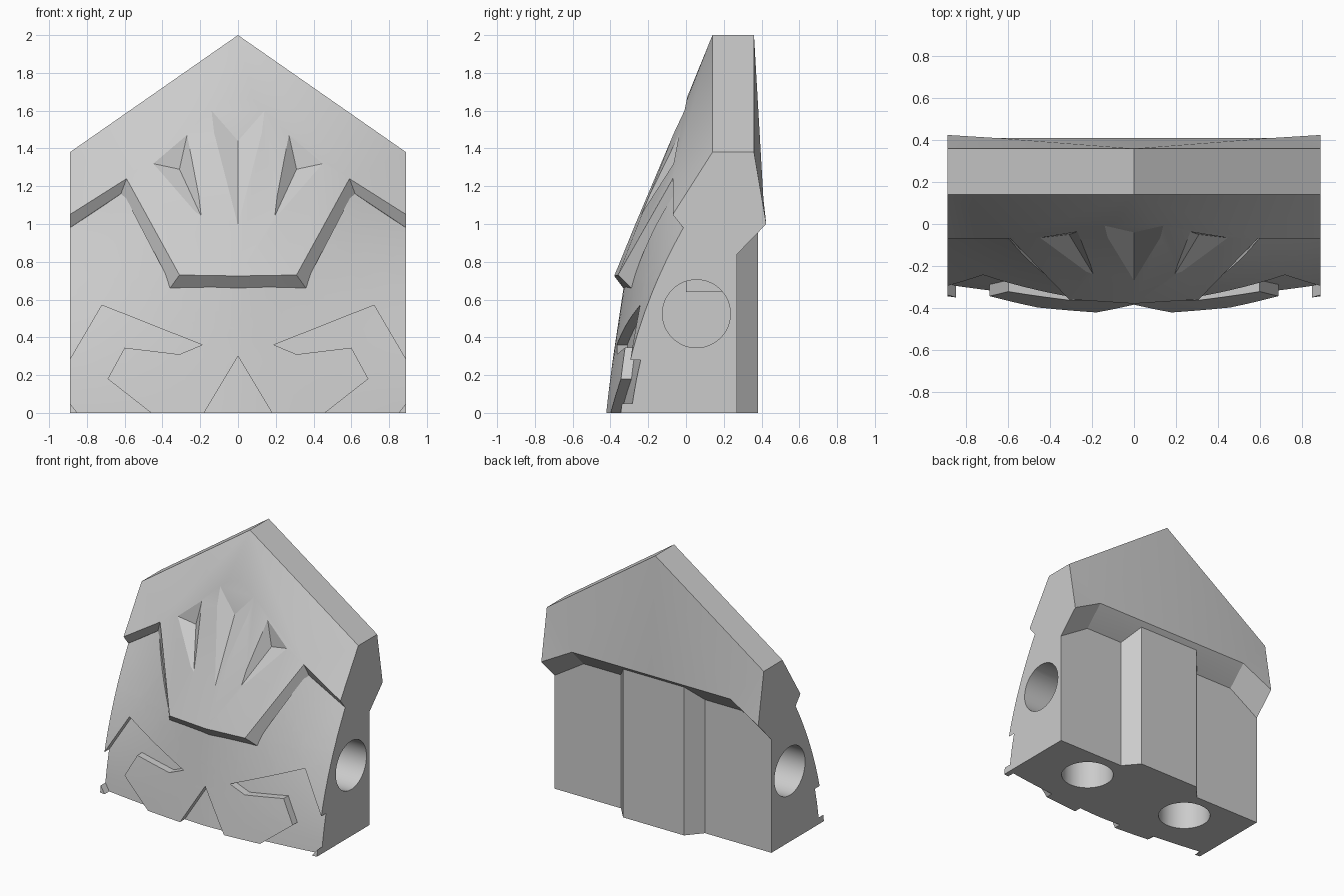
import bpy, bmesh, math
from mathutils import Vector

cube = bpy.data.objects.get("Cube")
if cube:
    bpy.data.objects.remove(cube, do_unlink=True)

grey = bpy.data.materials.new("plain_grey")
grey.use_nodes = True
grey.diffuse_color = (0.6, 0.6, 0.6, 1)
grey.node_tree.nodes["Principled BSDF"].inputs["Base Color"].default_value = (0.6, 0.6, 0.6, 1)

W = 0.89        # half width
DEPTH = 0.055   # depth of the engraved pattern


def finish(bm, name):
    bmesh.ops.remove_doubles(bm, verts=bm.verts, dist=0.0005)
    bmesh.ops.recalc_face_normals(bm, faces=bm.faces)
    mesh = bpy.data.meshes.new(name)
    bm.to_mesh(mesh)
    bm.free()
    obj = bpy.data.objects.new(name, mesh)
    bpy.context.collection.objects.link(obj)
    mesh.materials.append(grey)
    return obj


def select(obj):
    bpy.ops.object.select_all(action="DESELECT")
    obj.select_set(True)
    bpy.context.view_layer.objects.active = obj


def carve(obj, cutters):
    for cutter in cutters:
        cutter.hide_render = True
        mod = obj.modifiers.new("carve", "BOOLEAN")
        mod.operation, mod.solver, mod.object = "DIFFERENCE", "EXACT", cutter
        select(obj)
        bpy.ops.object.modifier_apply(modifier=mod.name)
        bpy.data.objects.remove(cutter, do_unlink=True)


def prism(name, outline, z0, z1):
    bm = bmesh.new()
    face = bm.faces.new([bm.verts.new((x, y, z0)) for x, y in outline])
    top = bmesh.ops.extrude_face_region(bm, geom=[face])["geom"]
    for v in top:
        if isinstance(v, bmesh.types.BMVert):
            v.co.z = z1
    return finish(bm, name)


def front(x, z):
    """Depth of the curved lower front."""
    middle = -0.43 + 0.15 * z
    side = -0.345 + 0.117 * z + 0.225 * z * z
    return middle + (side - middle) * (abs(x) / W) ** 1.5


def inside(x, z, poly):
    hit = False
    for (x1, z1), (x2, z2) in zip(poly, poly[1:] + poly[:1]):
        if (z1 > z) != (z2 > z) and x < x1 + (z - z1) * (x2 - x1) / (z2 - z1):
            hit = not hit
    return hit


def curved_slab(name, removed, front_offset, back):
    """Grid cut along the outlines, cleared inside them, bent and thickened."""
    bm = bmesh.new()
    bmesh.ops.create_grid(bm, x_segments=24, y_segments=14, size=1)
    for v in bm.verts:
        v.co = Vector((v.co.x * W, 0, (v.co.y + 1) * 0.625))
    for poly in removed:
        for (x1, z1), (x2, z2) in zip(poly, poly[1:] + poly[:1]):
            for s in (1, -1):
                bmesh.ops.bisect_plane(
                    bm, geom=bm.verts[:] + bm.edges[:] + bm.faces[:], dist=1e-5,
                    plane_co=(s * x1, 0, z1), plane_no=(z2 - z1, 0, -s * (x2 - x1)))
    gone = []
    for f in bm.faces:
        c = f.calc_center_median()
        if any(inside(abs(c.x), c.z, p) for p in removed):
            gone.append(f)
    bmesh.ops.delete(bm, geom=gone, context="FACES")
    old = bm.verts[:]
    new = bmesh.ops.extrude_face_region(bm, geom=bm.faces[:])["geom"]
    for v in new:
        if isinstance(v, bmesh.types.BMVert):
            v.co.y = back(v.co.x, v.co.z)
    for v in old:
        v.co.y = front(v.co.x, v.co.z) + front_offset
    return finish(bm, name)


# Outlines on the front, right half (mirrored when cut)
above_brow = [(0, 0.69), (0.36, 0.69), (0.62, 1.19), (W, 1.01), (W, 1.4), (0, 1.4)]
side_mark = [(W, 0.28), (0.72, 0.57), (0.19, 0.36), (0.31, 0.31), (0.60, 0.345),
             (0.69, 0.18), (0.46, 0), (0.85, 0), (W, 0.05)]
middle_mark = [(0, 0), (0.18, 0), (0, 0.3)]

# Lower body and its raised front plate
body = curved_slab("lower_body", [above_brow], DEPTH, lambda x, z: 0.27)
plate = curved_slab("front_plate", [above_brow, side_mark, middle_mark], 0,
                    lambda x, z: front(x, z) + DEPTH + 0.02)


# Round sockets in both sides and in the underside
def socket(loc, depth, axis):
    bpy.ops.mesh.primitive_cylinder_add(
        vertices=48, radius=0.18, depth=depth * 2, location=loc,
        rotation=(0, math.pi / 2 if axis == "x" else 0, 0))
    return bpy.context.object


sockets = []
for s in (1, -1):
    sockets.append(socket((s * W, 0.055, 0.525), 0.3, "x"))
    sockets.append(socket((s * 0.44, 0.02, 0), 0.28, "z"))
carve(body, sockets)

# Upper block: pointed top, overhanging brow and sloped ledge at the back
P = {
    "peak": (0, 0.14, 2), "corner": (W, 0.14, 1.38),
    "edge": (W, -0.07, 1.05), "rise": (0.59, -0.07, 1.24),
    "drop": (0.31, -0.36, 0.73), "mid": (0, -0.38, 0.725),
    "edge_in": (W, front(W, 0.98), 0.98), "rise_in": (0.62, front(0.62, 1.16), 1.16),
    "drop_in": (0.36, front(0.36, 0.66), 0.66), "mid_in": (0, front(0, 0.66), 0.66),
    "peak_back": (0, 0.36, 2), "corner_back": (W, 0.36, 1.38),
    "edge_back": (W, 0.425, 1.0), "rise_back": (0.65, 0.41, 1.13), "mid_back": (0, 0.41, 1.13),
    "edge_low": (W, 0.27, 0.84), "rise_low": (0.65, 0.27, 0.99), "mid_low": (0, 0.27, 0.99),
}
FACES = [
    "peak corner rise", "corner edge rise", "peak rise drop", "peak drop mid",
    "edge edge_in rise_in rise", "rise rise_in drop_in drop", "drop drop_in mid_in mid",
    "peak peak_back corner_back corner",
    "peak_back mid_back rise_back", "peak_back rise_back corner_back",
    "corner_back rise_back edge_back",
    "edge_back rise_back rise_low edge_low", "rise_back mid_back mid_low rise_low",
    "corner corner_back edge_back edge_low edge_in edge",
    "edge_in edge_low rise_low rise_in", "rise_in rise_low drop_in",
    "drop_in rise_low mid_low", "drop_in mid_low mid_in",
]
bm = bmesh.new()
for s in (1, -1):
    verts = {k: bm.verts.new((s * x, y, z)) for k, (x, y, z) in P.items()}
    for f in FACES:
        bm.faces.new([verts[k] for k in f.split()])
upper = finish(bm, "upper_block")


# Three tapered notches: a pyramid from the deepest point through the rim
def notch(deep, rim):
    deep = Vector(deep)
    bm = bmesh.new()
    tip = bm.verts.new(deep)
    a, b, c = [bm.verts.new(deep + 2 * (Vector(p) - deep)) for p in rim]
    for tri in ((tip, a, b), (tip, b, c), (tip, c, a), (a, b, c)):
        bm.faces.new(tri)
    return finish(bm, "notch_cutter")


notches = [notch((0, -0.04, 1.44), [(-0.14, -0.008, 1.6), (0.14, -0.008, 1.6), (0, -0.262, 1.01)])]
for s in (1, -1):
    notches.append(notch((s * 0.31, -0.05, 1.29), [
        (s * 0.45, -0.066, 1.32), (s * 0.27, -0.037, 1.47), (s * 0.18, -0.264, 1.01)]))
carve(upper, notches)

# Filling behind the brow and the raised rib on the back
fill = prism("inner_fill", [(-0.62, 0), (0.62, 0), (0.62, 0.27), (-0.62, 0.27)], 0.64, 1.0)
rib = prism("back_rib", [(-0.345, 0.25), (-0.345, 0.27), (-0.25, 0.38),
                         (0.25, 0.38), (0.345, 0.27), (0.345, 0.25)], 0, 1.12)

for obj in (body, plate, upper, fill, rib):
    obj.data.materials.clear()
    obj.data.materials.append(grey)
    for p in obj.data.polygons:
        p.material_index = 0
    select(obj)
    bpy.ops.object.shade_smooth_by_angle(angle=math.radians(20))
